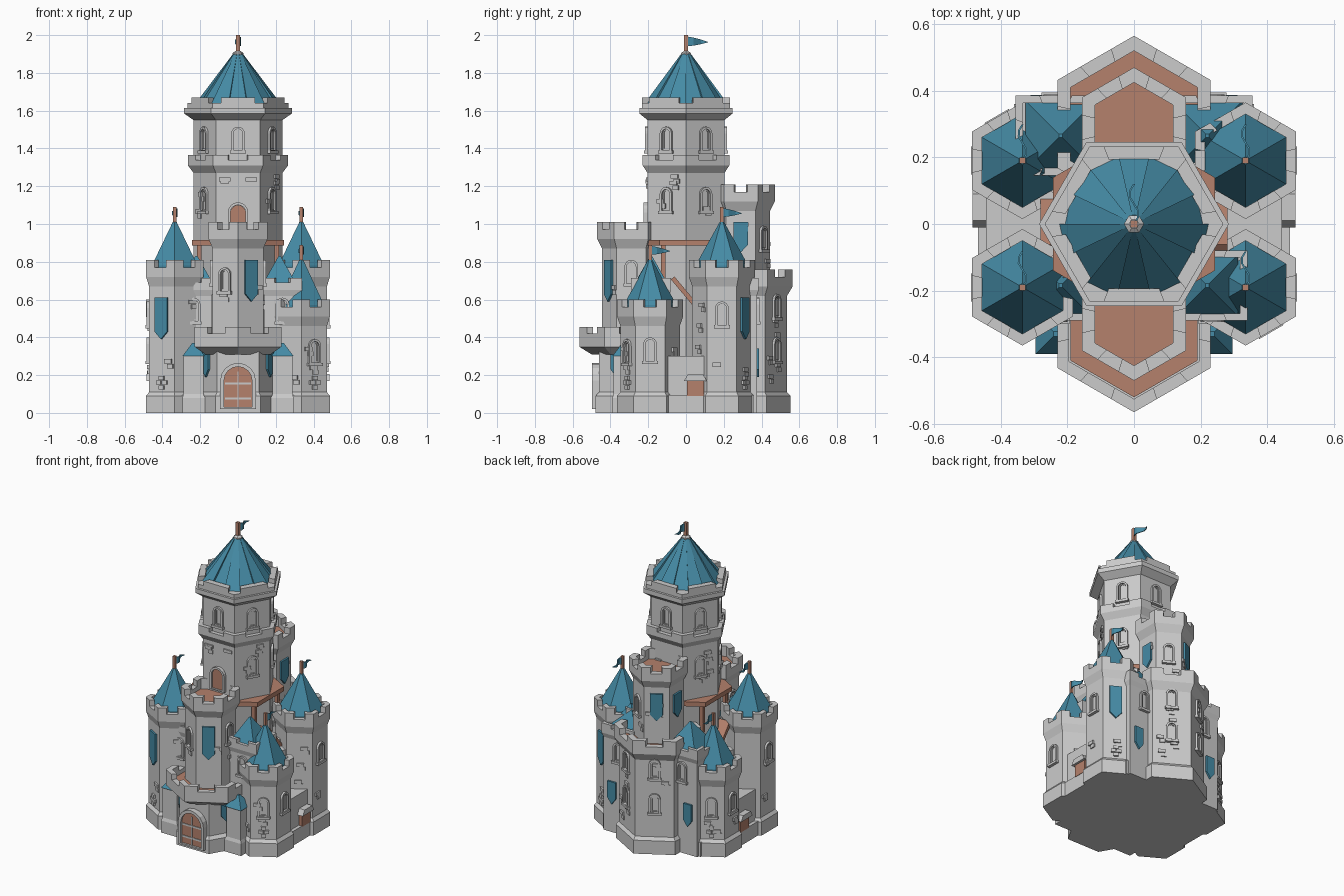
import bpy, bmesh, random
from math import sin, cos, pi, radians
from mathutils import Matrix, Vector

if "Cube" in bpy.data.objects:
    bpy.data.objects.remove(bpy.data.objects["Cube"])

random.seed(4)


def material(name, rgb):
    m = bpy.data.materials.new(name)
    m.diffuse_color = (*rgb, 1)
    m.use_nodes = True
    m.node_tree.nodes["Principled BSDF"].inputs["Base Color"].default_value = m.diffuse_color
    return m


BLUE = material("blue_roof", (0.06, 0.26, 0.38))
WOOD = material("warm_wood", (0.46, 0.22, 0.15))


def mesh(name, verts, faces, mat=None, M=Matrix()):
    me = bpy.data.meshes.new(name)
    me.from_pydata([M @ Vector(v) for v in verts], [], faces)
    bm = bmesh.new()
    bm.from_mesh(me)
    bmesh.ops.recalc_face_normals(bm, faces=bm.faces)
    bm.to_mesh(me)
    bm.free()
    if mat:
        me.materials.append(mat)
    ob = bpy.data.objects.new(name, me)
    bpy.context.collection.objects.link(ob)
    return ob


def lathe(name, n, prof, c=(0, 0), rot=0, mat=None):
    """Faceted solid from (radius, z) rings."""
    v = [(c[0] + r * cos(radians(rot) + 2 * pi * i / n), c[1] + r * sin(radians(rot) + 2 * pi * i / n), z)
         for r, z in prof for i in range(n)]
    f = [(k * n + i, k * n + (i + 1) % n, (k + 1) * n + (i + 1) % n, (k + 1) * n + i)
         for k in range(len(prof) - 1) for i in range(n)]
    f += [tuple(range(n)), tuple(range(len(v) - n, len(v)))]
    return mesh(name, v, f, mat)


def plate(name, pts, d, M=Matrix(), mat=None, z0=0):
    """Outline extruded along local z."""
    n = len(pts)
    v = [(x, y, z) for z in (z0, z0 + d) for x, y in pts]
    f = [(i, (i + 1) % n, n + (i + 1) % n, n + i) for i in range(n)]
    return mesh(name, v, f + [tuple(range(n)), tuple(range(n, 2 * n))], mat, M)


def box(name, x0, x1, y0, y1, z0, z1, mat=None, M=Matrix()):
    return plate(name, [(x0, y0), (x1, y0), (x1, y1), (x0, y1)], z1 - z0, M, mat, z0)


def on_face(c, ang, dist, z):
    """Local frame on a wall: x along wall, y up, z outward."""
    a = radians(ang)
    M = Matrix(((-sin(a), 0, cos(a), c[0] + dist * cos(a)),
                (cos(a), 0, sin(a), c[1] + dist * sin(a)), (0, 1, 0, z), (0, 0, 0, 1)))
    return M


def arch(w, h, n=8):
    return [(-w, 0), (w, 0)] + [(w * cos(pi * i / n), h - w + w * sin(pi * i / n)) for i in range(n + 1)]


def arch_frame(name, w, h, t, d, M, mat=None):
    a, b = arch(w, h), [(x, y + t * 0.5) for x, y in arch(w - t, h - t * 1.5)]
    n = len(a)
    v = [(x, y, z) for z in (0, d) for p in (a, b) for x, y in p]
    f = []
    for i in range(n):
        j = (i + 1) % n
        f += [(i, j, 2 * n + j, 2 * n + i), (n + i, n + j, 3 * n + j, 3 * n + i),
              (2 * n + i, 2 * n + j, 3 * n + j, 3 * n + i), (i, j, n + j, n + i)]
    mesh(name, v, f, mat, M)


def window(c, ang, dist, z, s=1):
    M = on_face(c, ang, dist - 0.003, z)
    arch_frame("window_frame", .036 * s, .13 * s, .012, .016, M)
    arch_frame("window_inner", .02 * s, .105 * s, .006, .009, M @ Matrix.Translation((0, .012, 0)))
    box("window_sill", -.042 * s, .042 * s, -.012, .004, 0, .022, None, M)


def banner(c, ang, dist, z0, z1, w=.038):
    plate("banner", [(0, 0), (w, .04), (w, z1 - z0), (-w, z1 - z0), (-w, .04)], .014,
          on_face(c, ang, dist - .002, z0), BLUE)


def bricks(c, rot, dist, z0, z1, count, half=.06):
    for k in range(count):
        M = on_face(c, rot + 60 * random.randrange(6), dist - .004,  random.uniform(z0, z1))
        x = random.uniform(-half, half) * .8
        box("brick", x - .022, x + .022, 0, .022, 0, .014, None, M)
        box("brick", x - .004, x + .03, -.026, -.002, 0, .011, None, M)


def merlons(c, n, r, t, z0, z1, rot, corner=True, frac=.3):
    """Teeth wrapped round the corners, or set mid-wall."""
    def P(i, rad):
        a = radians(rot) + 2 * pi * i / n
        return Vector((c[0] + rad * cos(a), c[1] + rad * sin(a)))
    for i in range(n):
        o, q = [[P(i + k, rad) for k in (-1, 0, 1)] for rad in (r, r - t)]
        if corner:
            pts = [o[1].lerp(o[0], frac), o[1], o[1].lerp(o[2], frac), q[1].lerp(q[2], frac), q[1], q[1].lerp(q[0], frac)]
        else:
            pts = [o[1].lerp(o[2], frac), o[2].lerp(o[1], frac), q[2].lerp(q[1], frac), q[1].lerp(q[2], frac)]
        plate("merlon", pts, z1 - z0, Matrix(), None, z0)


def tower(name, c, r, rp, top, n=6, rot=30, z0=0, plinth=True, t=.045):
    prof = [(r + .018, 0), (r + .018, .09), (r, .11)] if plinth else [(r, z0)]
    w = top - .04
    prof += [(r, top - .14), (rp, top - .09), (rp, w), (rp - t, w), (rp - t, w - .04)]
    lathe(name, n, prof, c, rot)
    merlons(c, n, rp, t, w, top, rot)


def flag(c, z0, z1, s=1):
    x, y = c
    lathe("flag_pole", 4, [(.014 * s, z0), (.014 * s, z1)], c, 45, WOOD)
    v = []
    for i in range(7):
        u = i / 6
        wx = x + .014 * sin(u * 6.3) * s
        for dx in (-.003, .003):
            for k in (1 - u ** 1.5, -(1 - u ** 1.5)):
                v.append((wx + dx, y + .12 * u * s, z1 - .033 * s + (.026 * k) * s - .004 * u))
    f = [(0, 1, 3, 2), (24, 25, 27, 26)]
    for i in range(6):
        a = 4 * i
        f += [(a, a + 1, a + 5, a + 4), (a + 2, a + 3, a + 7, a + 6), (a, a + 2, a + 6, a + 4), (a + 1, a + 3, a + 7, a + 5)]
    mesh("flag", v, f, BLUE)


O = (0, 0)
# central keep
lathe("keep", 6, [(.235, 0), (.235, 1.27), (.265, 1.31), (.265, 1.34), (.235, 1.34), (.235, 1.55),
                  (.285, 1.585), (.285, 1.615), (.268, 1.615), (.268, 1.64), (.225, 1.64)])
merlons(O, 6, .265, .035, 1.34, 1.365, 0)
merlons(O, 6, .268, .045, 1.64, 1.67, 0, False, .16)
# stepped tile roof of the keep
ring, N = [], 14
for i in range(N):
    for e in (0, 1):
        a = 2 * pi * (i + e) / N + pi / 2 - pi / N
        r = (.225, .208)[i % 2]
        ring.append((r * cos(a), r * sin(a), 1.638))
ring2 = [(x * .12, y * .12, 1.9) for x, y, z in ring]
m = len(ring)
mesh("keep_roof", ring + ring2, [(i, (i + 1) % m, m + (i + 1) % m, m + i) for i in range(m)]
     + [tuple(range(m)), tuple(range(m, 2 * m))], BLUE)
lathe("roof_cap", 6, [(.03, 1.89), (.03, 1.905), (.015, 1.915)])
flag(O, 1.9, 2.0)
for k in range(6):
    window(O, 30 + 60 * k, .2035, 1.385)
    if k not in (1, 4):
        window(O, 30 + 60 * k, .2035, 1.065)
bricks(O, 30, .2035, 1.02, 1.25, 14, .09)
for x in (-.07, .07):
    box("brick_pair", x - .03, x + .03, -.212, -.19, 1.225, 1.245)
# rooftop door of the keep
M = on_face(O, -90, .2, .96)
plate("keep_door", arch(.04, .14), .012, M, WOOD)
arch_frame("keep_door_frame", .054, .155, .014, .024, M)
# wooden gallery round the keep with braces
lathe("gallery", 6, [(.28, .885), (.28, .915)], O, 30, WOOD)
for sx in (-1, 1):
    for sy in (-1, 1):
        box("gallery_post", sx * .205 - .012, sx * .205 + .012, sy * .12 - .012, sy * .12 + .012, .7, .89, WOOD)
    R = Matrix.Translation((sx * .24, 0, .63)) @ Matrix.Rotation(radians(-50), 4, 'X')
    box("stair_plank", -.04, .04, -.11, .11, -.012, .012, WOOD, R)

# front and rear upper towers
for nm, sy, top, z0 in (("front", -1, 1.01, .3), ("rear", 1, 1.21, .5)):
    c = (0, sy * .29)
    tower(nm + "_tower", c, .155, .18, top, z0=z0, plinth=False)
    lathe(nm + "_deck", 6, [(.14, top - .1), (.14, top - .068)], c, 30, WOOD)
    bricks(c, 0, .134, top - .45, top - .18, 7)
F, B = (0, -.29), (0, .29)
window(F, -120, .134, .64)
banner(F, -60, .134, .59, .81)
window(F, 0, .134, .68)
window(F, 180, .134, .68)
window(B, 60, .134, .86)
banner(B, 120, .134, .85, 1.03)
banner(B, 0, .134, .85, 1.01)
banner(B, 180, .134, .85, 1.01)

# gatehouse with balcony, door and banners
G = (0, -.27)
lathe("gatehouse", 6, [(.24, 0), (.24, .09), (.22, .11), (.22, .34)], G)
P = (0, -.3)
lathe("gate_balcony", 6, [(.2, .31), (.265, .35), (.265, .42), (.225, .42), (.225, .39)], P, 30)
merlons(P, 6, .265, .04, .42, .455, 30)
lathe("balcony_deck", 6, [(.22, .38), (.22, .396)], P, 30, WOOD)
M = on_face(G, -90, .19, .02)
plate("gate_door", arch(.075, .225), .025, M, WOOD)
arch_frame("gate_frame", .094, .245, .02, .038, M)
box("door_seam", -.003, .003, 0, .2, .02, .03, None, M)
for z in (.05, .13):
    box("door_strap", -.07, .07, z, z + .012, .02, .029, None, M)
for a in (-30, -150):
    banner(G, a, .19, .19, .34, .032)

# rear lower tower
C = (0, .3)
tower("rear_lower_tower", C, .235, .265, .76)
lathe("rear_lower_deck", 6, [(.22, .66), (.22, .695)], C, 30, WOOD)
for a in (60, 120):
    for z in (.27, .5):
        window(C, a, .2035, z)
bricks(C, 0, .2035, .13, .58, 14, .09)

# four corner towers, tall and short on alternating corners
for sx in (-1, 1):
    for sy in (-1, 1):
        c = (sx * .335, sy * .19)
        tall = sx == sy
        top = .81 if tall else .6
        nm = "tall_tower" if tall else "short_tower"
        tower(nm, c, .157, .175, top, t=.035)
        h = 1.01 if tall else .81
        lathe(nm + "_roof", 6, [(.14, top - .045), (.14, top - .03), (.012, h)], c, 30, BLUE)
        flag(c, h - .03, h + .08, .9)
        out = 0 if sx > 0 else 180
        face = sy * (60 if sx > 0 else 120)
        window(c, out, .136, .46 if tall else .27)
        if tall:
            banner(c, face, .136, .39, .61)
        else:
            window(c, face, .136, .26)
        for dx, dz in ((-.03, 0), (.004, 0), (-.014, .025), (-.014, -.025)):
            box("brick_cross", dx, dx + .03, dz, dz + .021, -.003, .012, None, on_face(c, face, .136, .15))
        bricks(c, 0, .136, .14, top - .18, 7, .05)
        # inner wall turret with pyramid roof
        q = (sx * .235, .265 if sy > 0 else -.185)
        h = .12 if sy > 0 else .105
        lathe("wall_turret", 4, [(1.3 * h, 0), (1.3 * h, .62), (1.414 * h, .65), (1.414 * h, .69),
                                 (1.15 * h, .69), (1.15 * h, .66)], q, 45)
        merlons(q, 4, 1.414 * h, .03, .69, .715, 45)
        lathe("wall_turret_roof", 4, [(1.25 * h, .675), (.008, .83)], (sx * .22, q[1]), 45, BLUE)
        window(q, sy * 90, h * .92, .48)
        if sy > 0:
            banner((sx * .28, q[1]), 90, h * .92, .19, .34, .03)
    # gate buttress with low roof
    b = (sx * .235, -.33)
    lathe("gate_buttress", 4, [(.085, 0), (.085, .08), (.075, .1), (.075, .3)], b, 45)
    lathe("buttress_roof", 4, [(.085, .3), (.01, .37)], b, 45, BLUE)
    # side curtain wall with small hatch
    x0, x1 = sorted((sx * .2, sx * .445))
    box("side_wall", x0, x1, -.15, .15, 0, .3)
    x0, x1 = sorted((sx * .2, sx * .468))
    box("side_plinth", x0, x1, -.15, .15, 0, .095)
    M = on_face((0, .05), 0 if sx > 0 else 180, .44, .09)
    box("hatch_door", -.045, .045, 0, .09, 0, .03, WOOD, M)
    plate("hatch_hood", [(-.06, .08), (.06, .08), (.04, .115), (-.04, .115)], .045, M)
# solid foundation
box("foundation", -.36, .36, -.34, .36, 0, .095)
